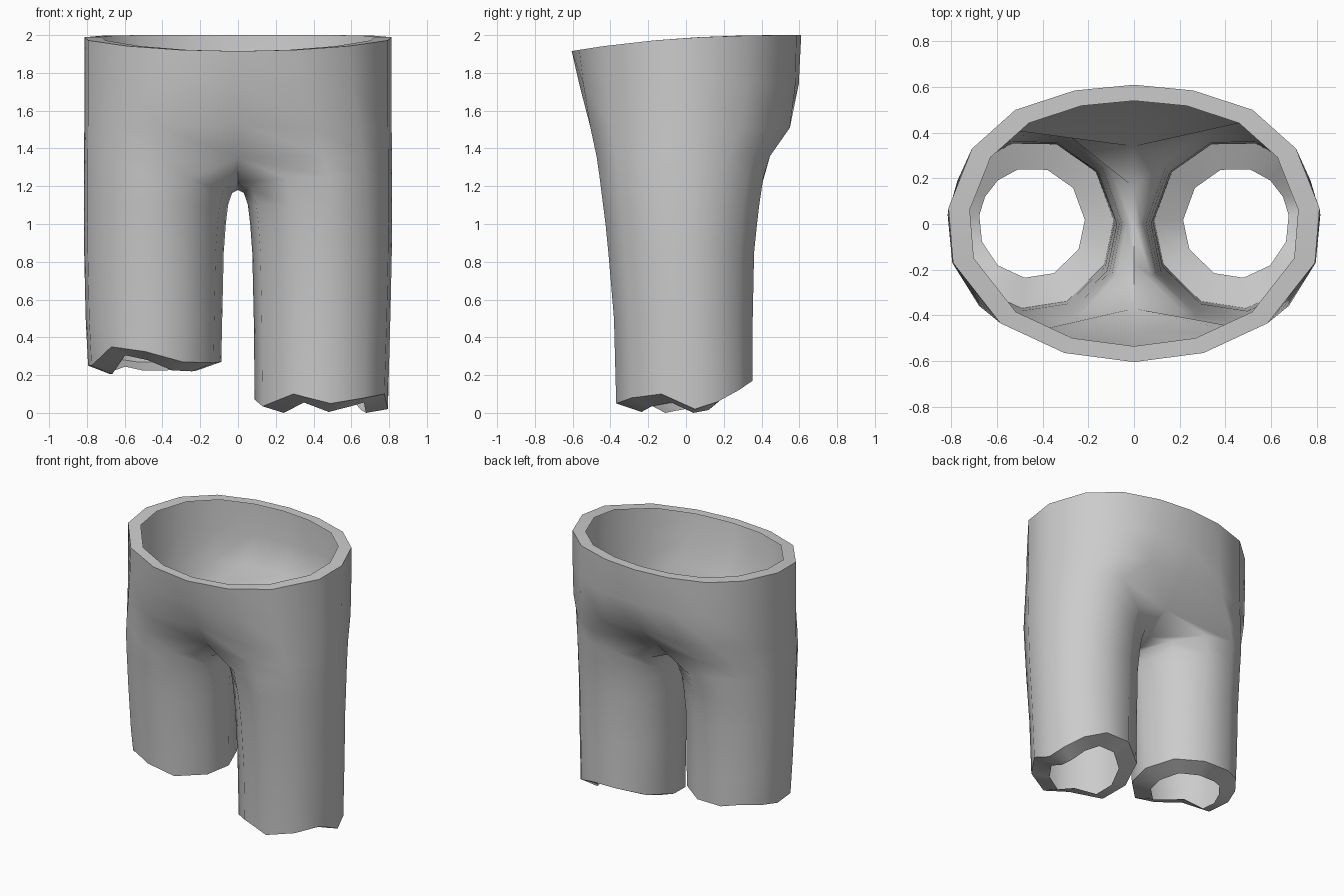
import bpy, bmesh, math

if "Cube" in bpy.data.objects:
    bpy.data.objects.remove(bpy.data.objects["Cube"])

# Half waist outline, from back centre round the side to front centre
WAIST = [(0, .61), (.26, .585), (.52, .5), (.71, .33), (.813, .07),
         (.793, -.17), (.585, -.435), (.305, -.565), (0, -.605)]
# Leg ring angles: 9 columns below the waist points, then 3 along the crotch
ANGLES = [107, 75, 50, 28, 8, -20, -50, -82, -115, -152, 177, 141]
# Ragged hem heights per column
HEM_R = [.17, .17, .12, .06, .02, .10, .08, .05, .10, .035, .07, .12]
HEM_L = [.27, .27, .29, .27, .25, .25, .35, .325, .27, .265, .27, .28]
# Heights of the first full leg ring, arching under the crotch
ARCH = [1.22] + [1.25] * 7 + [1.24, 1.18, 1.165, 1.175]

# Leg rings: z, inner x, outer x, front y, back y
LEGS = [(1.1, .052, .82, -.443, .402), (1.0, .064, .82, -.43, .39),
        (.85, .075, .818, -.415, .374), (.5, .083, .81, -.385, .366)]
ARCH_RING = (0, .03, .82, -.462, .425)
HEM = (0, .088, .797, -.373, .365)
HEM_HOLE = (0, .215, .68, -.238, .248)
# Hip rings: z, back blend, front blend toward the leg, back/front centre (y, z)
HIPS = [(1.74, .03, .2, (.597, 1.74), (-.565, 1.74)),
        (1.51, .2, .55, (.54, 1.53), (-.48, 1.53)),
        (1.36, .8, .85, (.34, 1.335), (-.37, 1.35))]
CROTCH = [(-.18, 1.22), (0, 1.18), (.16, 1.2)]


def leg_ring(ring, heights=None):
    z, x0, x1, y0, y1 = ring
    cx, rx, cy, ry = (x0 + x1) / 2, (x1 - x0) / 2, (y0 + y1) / 2, (y1 - y0) / 2
    return [(cx + rx * math.cos(math.radians(a)), cy + ry * math.sin(math.radians(a)),
             heights[i] if heights else z) for i, a in enumerate(ANGLES)]


def waist_ring(scale):
    return [(x * scale, y * scale, 2 - .085 * max(0, (.61 - y) / 1.215) ** 2.5)
            for x, y in WAIST]


def trouser_half(bm, side, hem):
    rows = [waist_ring(.885), waist_ring(1)]
    arch = leg_ring(ARCH_RING, ARCH)
    # Hips blend from the waist outline to the leg outline
    for z, tb, tf, back, front in HIPS:
        row = [(0, *back)]
        for (wx, wy), (lx, ly, _) in zip(WAIST[1:8], arch[1:8]):
            t = tb if wy > 0 else tf
            row.append((wx * (1 - t) + lx * t, wy * (1 - t) + ly * t, z))
        rows.append(row + [(0, *front)])
    rows[-1] += [(0, y, z) for y, z in CROTCH]
    # Leg down to the torn hem and its inward rim
    rows += [arch] + [leg_ring(r) for r in LEGS]
    rows += [leg_ring(HEM, hem), leg_ring(HEM_HOLE, [max(0, h - .045) for h in hem])]
    rows = [[bm.verts.new((side * x, y, z)) for x, y, z in row] for row in rows]
    for a, b in zip(rows, rows[1:]):
        for i in range(12 if len(a) == 12 else 8):
            j = (i + 1) % 12
            quad = (a[i], a[j], b[j], b[i])
            bm.faces.new(quad if side < 0 else quad[::-1])


bm = bmesh.new()
trouser_half(bm, 1, HEM_R)
trouser_half(bm, -1, HEM_L)

# Join the halves along the centre line
bmesh.ops.remove_doubles(bm, verts=bm.verts, dist=.0005)
bm.normal_update()
# Make the cloth face outward, judged by the front of the hips
front = min(bm.faces, key=lambda f: f.calc_center_median().y)
if front.normal.y > 0:
    bmesh.ops.reverse_faces(bm, faces=bm.faces)
mesh = bpy.data.meshes.new("trousers")
bm.to_mesh(mesh)
bm.free()

cloth = bpy.data.materials.new("grey cloth")
cloth.diffuse_color = (.6, .6, .6, 1)
cloth.use_nodes = True
cloth.node_tree.nodes["Principled BSDF"].inputs["Base Color"].default_value = cloth.diffuse_color
mesh.materials.append(cloth)
trousers = bpy.data.objects.new("trousers", mesh)
bpy.context.collection.objects.link(trousers)
bpy.context.view_layer.objects.active = trousers
trousers.select_set(True)
bpy.ops.object.shade_smooth_by_angle(angle=math.radians(50))
